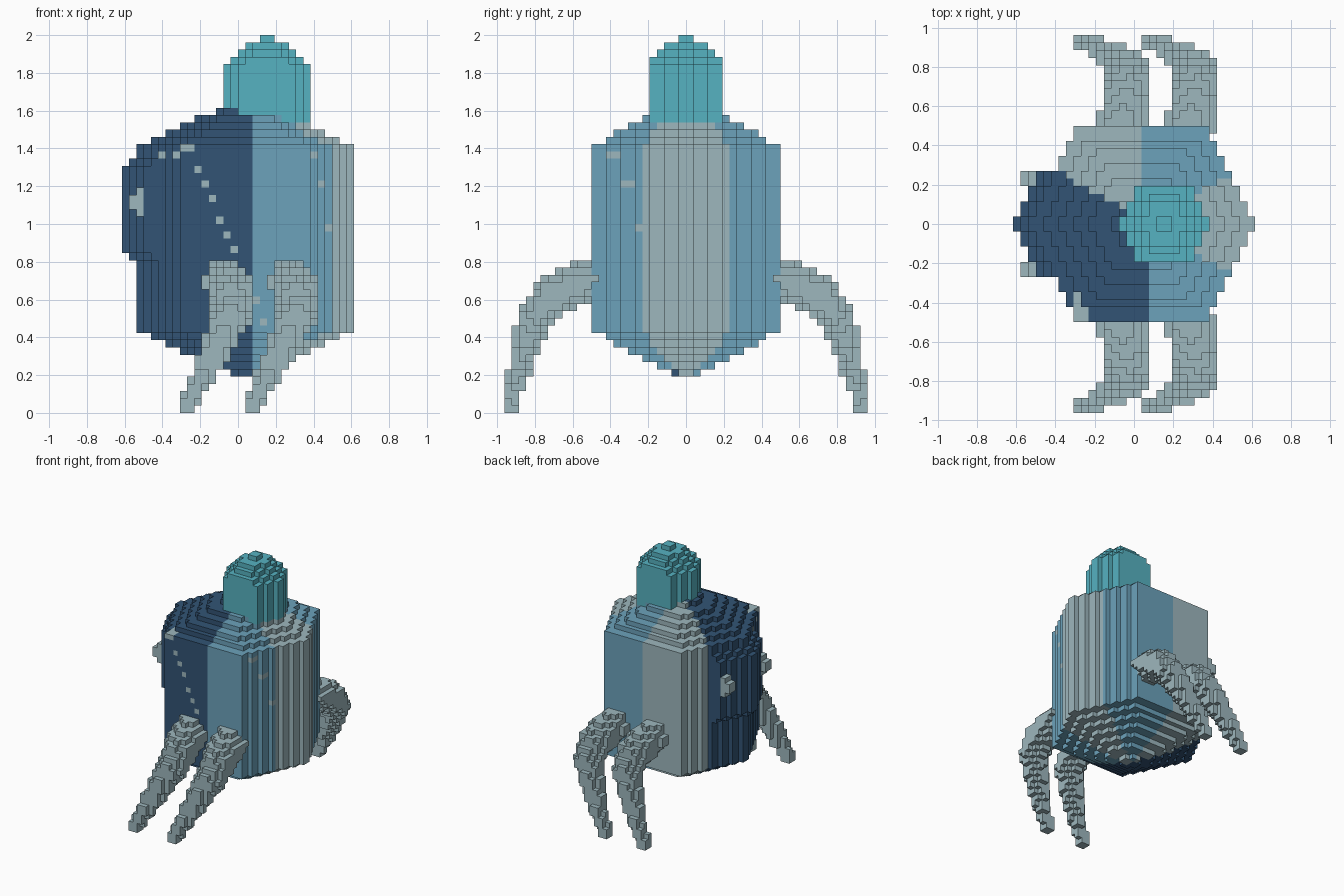
import bpy, bmesh
from mathutils import Vector

cube = bpy.data.objects.get("Cube")
if cube:
    bpy.data.objects.remove(cube, do_unlink=True)

V = 2 / 52  # size of one block


def material(name, rgb):
    lin = [((c / 255 + 0.055) / 1.055) ** 2.4 for c in rgb] + [1]
    m = bpy.data.materials.new(name)
    m.use_nodes = True
    m.diffuse_color = lin
    m.node_tree.nodes["Principled BSDF"].inputs["Base Color"].default_value = lin
    return m


NAVY, BLUE, GREY, TEAL = range(4)
MATS = [material("navy", (50, 84, 117)), material("sky_blue", (108, 162, 187)),
        material("pale_grey", (157, 183, 189)), material("teal", (86, 178, 193))]

# Each side of a block: outward direction and its four corners
SIDES = [((1, 0, 0), [(1, 0, 0), (1, 1, 0), (1, 1, 1), (1, 0, 1)]),
         ((-1, 0, 0), [(0, 0, 0), (0, 0, 1), (0, 1, 1), (0, 1, 0)]),
         ((0, 1, 0), [(0, 1, 0), (0, 1, 1), (1, 1, 1), (1, 1, 0)]),
         ((0, -1, 0), [(0, 0, 0), (1, 0, 0), (1, 0, 1), (0, 0, 1)]),
         ((0, 0, 1), [(0, 0, 1), (1, 0, 1), (1, 1, 1), (0, 1, 1)]),
         ((0, 0, -1), [(0, 0, 0), (0, 1, 0), (1, 1, 0), (1, 0, 0)])]


def block_object(name, cells, colour):
    """Outer skin of a set of blocks; colour(cell) gives the material index."""
    bm = bmesh.new()
    verts = {}

    def vert(p):
        if p not in verts:
            verts[p] = bm.verts.new([c * V for c in p])
        return verts[p]

    for c in sorted(cells):
        for d, corners in SIDES:
            if (c[0] + d[0], c[1] + d[1], c[2] + d[2]) not in cells:
                face = bm.faces.new([vert((c[0] + a, c[1] + b, c[2] + e)) for a, b, e in corners])
                face.material_index = colour(c)
    mesh = bpy.data.meshes.new(name)
    bm.to_mesh(mesh)
    bm.free()
    for m in MATS:
        mesh.materials.append(m)
    obj = bpy.data.objects.new(name, mesh)
    bpy.context.collection.objects.link(obj)
    return obj


def hex_layer(cx, hx, hy, z):
    """One layer of a hexagon pointing along x."""
    cells = set()
    for j in range(round(hy)):
        h = round(hx * 1.02 - hx * 7 / 15 * (j + 0.5) / hy)
        for x in range(cx - h, cx + h):
            cells |= {(x, j, z), (x, -1 - j, z)}
    return cells


# Body: hexagonal column with a stepped underside and roof
body = set()
for z in range(11, 37):
    body |= hex_layer(1, 15, 13, z)
for i, h in enumerate((13, 11, 9, 7, 4)):
    body |= hex_layer(1, h, h * 13 / 15, 37 + i)
for i, h in enumerate((13, 11, 9, 7, 5, 2)):
    body |= hex_layer(1, h, h * 13 / 15, 10 - i)

# Raised face plate on the pointed right side
plate = set()
for z in range(21, 37):
    shift = 2 if 22 <= z < 34 else 1 if z < 35 else 0
    plate |= {(x - shift, y, z) for x, y, _ in hex_layer(1, 15, 13, z) if x < -6 and -7 <= y < 7}
body |= plate

SPOTS = {(-6, 33), (-5, 31), (-4, 29), (-3, 26), (-2, 24), (-1, 22), (2, 15), (3, 12),
         (10, 35), (11, 31), (12, 25), (-7, 36), (-8, 36), (-9, 35), (-11, 35)}


def body_colour(c):
    x, y = c[0] + 0.5, c[1] + 0.5
    if y < -5 and (c[0], c[2]) in SPOTS:
        return GREY
    if abs(y) < 0.5 * x:
        return GREY
    if x > (2 if y < 0 else 1):
        return BLUE
    return NAVY if y < 1.6 - 0.52 * x and (y < 7 or x > -6) else GREY


block_object("body", body, body_colour)

# Eyes at both edges of the face plate
for name, y0 in (("front_eye", -7), ("back_eye", 5)):
    eye = {(x, y, z) for x in (-15, -14, -13) for y in (y0, y0 + 1) for z in range(27, 31)}
    eye -= {(-15, y, z) for y in (y0, y0 + 1) for z in (27, 30)}
    block_object(name, eye, lambda c: GREY)

# Domed head on the roof
head = set()
for z in range(39, 48):
    head |= hex_layer(4, 6, 5, z)
for i, (hx, hy) in enumerate(((5, 5), (4, 4), (3, 3), (1, 1))):
    head |= hex_layer(4, hx, hy, 48 + i)
block_object("head", head, lambda c: TEAL)

# Legs: tapered bent path of (x, y, z, radius), in blocks
LEG = [(-1.7, 12.5, 18.3, 2.9), (-1.2, 15.5, 17.6, 2.9), (-0.7, 18.5, 16, 2.7),
       (-0.9, 20.5, 13.5, 2.4), (-2.2, 21.8, 10.5, 2.1), (-3.6, 22.4, 7.8, 1.8),
       (-4.8, 23.2, 5.2, 1.5), (-6, 23.7, 2.8, 1.2), (-7, 24, 1, 1.0)]


def leg_cells(dx, back):
    cells = set()
    for a, b in zip(LEG, LEG[1:]):
        for t in range(9):
            x, y, z, r = Vector(a).lerp(Vector(b), t / 8)
            for i in range(int(x) - 5, int(x) + 5):
                for j in range(int(y) - 4, int(y) + 5):
                    for k in range(max(0, int(z) - 4), int(z) + 5):
                        d = Vector(((i + 0.5 - x) / 1.12, j + 0.5 - y, k + 0.5 - z))
                        if d.length <= r:
                            cells.add((i + dx, j if back else -1 - j, k))
    return cells


for side, dx in (("right", 0), ("left", 9)):
    for end, back in (("front", False), ("back", True)):
        block_object(f"{end}_{side}_leg", leg_cells(dx, back), lambda c: GREY)
